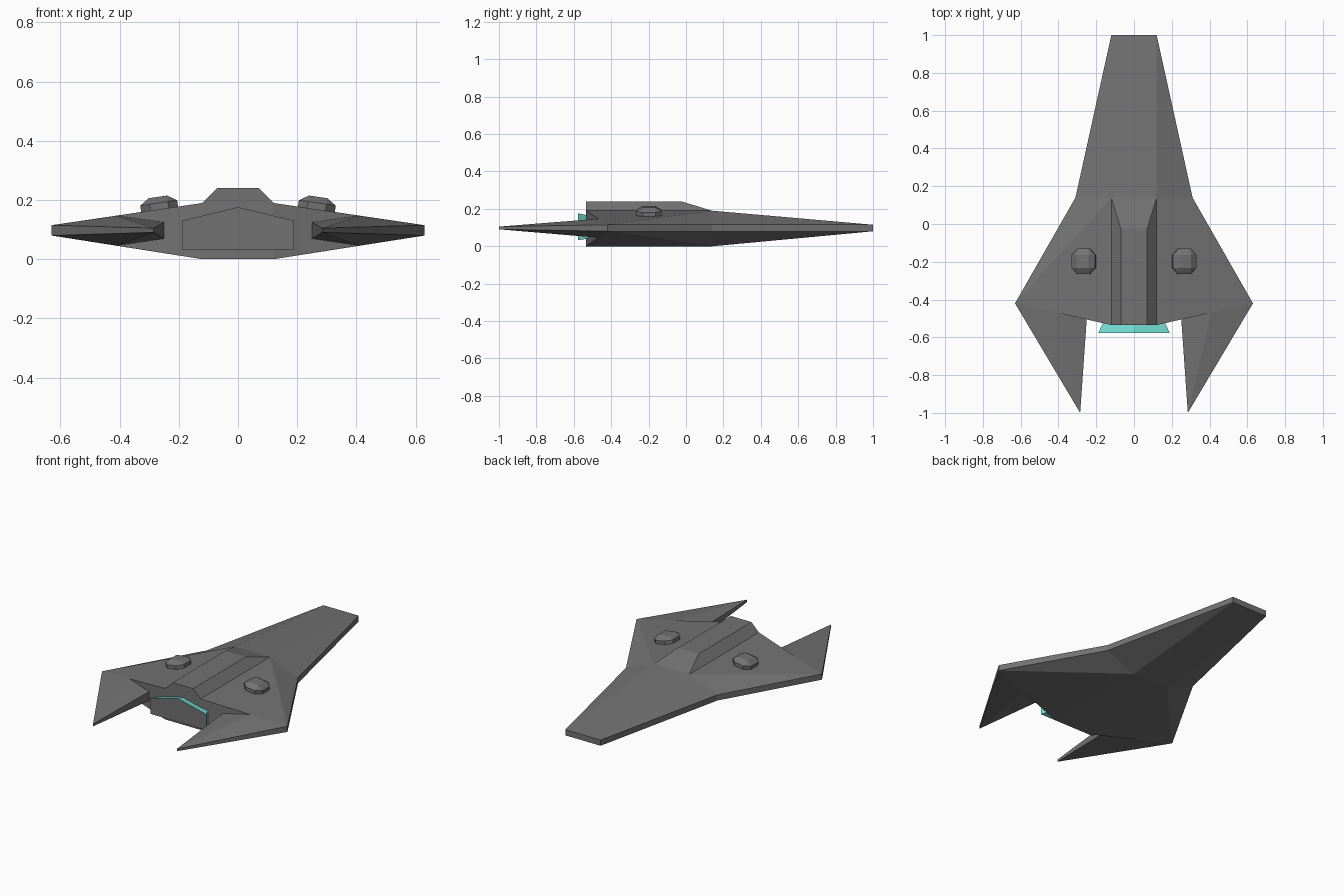
import bpy, bmesh, math
from mathutils import Matrix

if "Cube" in bpy.data.objects:
    bpy.data.objects.remove(bpy.data.objects["Cube"])


def material(name, rgb):
    m = bpy.data.materials.new(name)
    m.diffuse_color = (*rgb, 1)
    m.use_nodes = True
    m.node_tree.nodes["Principled BSDF"].inputs["Base Color"].default_value = m.diffuse_color
    return m


GREY = material("hull grey", (0.17, 0.17, 0.17))
TEAL = material("engine teal", (0.17, 0.72, 0.66))


def add_object(name, verts, faces, mats=(GREY,), mirror=False):
    me = bpy.data.meshes.new(name)
    me.from_pydata(verts, [], faces)
    for m in mats:
        me.materials.append(m)
    ob = bpy.data.objects.new(name, me)
    bpy.context.collection.objects.link(ob)
    if mirror:
        ob.modifiers.new("Mirror", 'MIRROR')
    return ob


# Hull: right half of the upper skin, lower skin is its flattened reflection
top = [(0, 1, .115), (.12, 1, .115), (.31, .14, .115), (.63, -.42, .115),
       (.285, -1, .105), (.25, -.501, .125), (.41, -.469, .147),
       (.12, -.535, .19), (0, -.535, .19), (0, .14, .19), (.12, .14, .19)]
bottom = [(x, y, (.19 - z) * 1.067) for x, y, z in top]
n = len(top)
skin = [(0, 1, 10, 9), (1, 2, 10), (10, 2, 3), (10, 3, 6, 7), (9, 10, 7, 8),
        (3, 4, 6), (4, 5, 6)]
faces = [f[::-1] for f in skin]
faces += [tuple(i + n for i in f) for f in skin]
# vertical rim; the fin root (5-6) lies inside the rear wall and stays open
faces += [(i, i + 1, i + 1 + n, i + n) for i in range(8) if i != 5]
add_object("hull", top + bottom, faces, mirror=True)

# Raised spine with a sloping end
half = [(.12, -.535, .19), (.12, .14, .19), (.07, -.025, .24), (.07, -.535, .24)]
verts = half + [(-x, y, z) for x, y, z in half]
add_object("spine", verts, [(0, 1, 2, 3), (7, 6, 5, 4), (3, 2, 6, 7),
                            (1, 5, 6, 2), (0, 3, 7, 4)])

# Flared engine block: grey end plate, teal sides
outline = [(-.19, .032), (.19, .032), (.19, .13), (0, .176), (-.19, .13)]
verts = [(x, -.578, z) for x, z in outline]
verts += [(x * .84, -.515, .1 + (z - .1) * .84) for x, z in outline]
faces = [(0, 1, 2, 3, 4)]
faces += [(i, i + 5, (i + 1) % 5 + 5, (i + 1) % 5) for i in range(5)]
engine = add_object("engine", verts, faces, (GREY, TEAL))
for p in engine.data.polygons:
    p.material_index = 0 if p.index == 0 else 1

# Domes: flattened bevelled cubes tilted to follow the wing slope
for side, name in ((1, "right_dome"), (-1, "left_dome")):
    bm = bmesh.new()
    bmesh.ops.create_cube(bm, size=2)
    bmesh.ops.bevel(bm, geom=bm.edges[:], offset=.5, segments=1, affect='EDGES')
    bm.transform(Matrix.Translation((side * .265, -.198, .17))
                 @ Matrix.Rotation(side * math.radians(8.4), 4, 'Y')
                 @ Matrix.Diagonal((.063, .068, .041, 1)))
    ob = add_object(name, [], [])
    bm.to_mesh(ob.data)
    bm.free()
